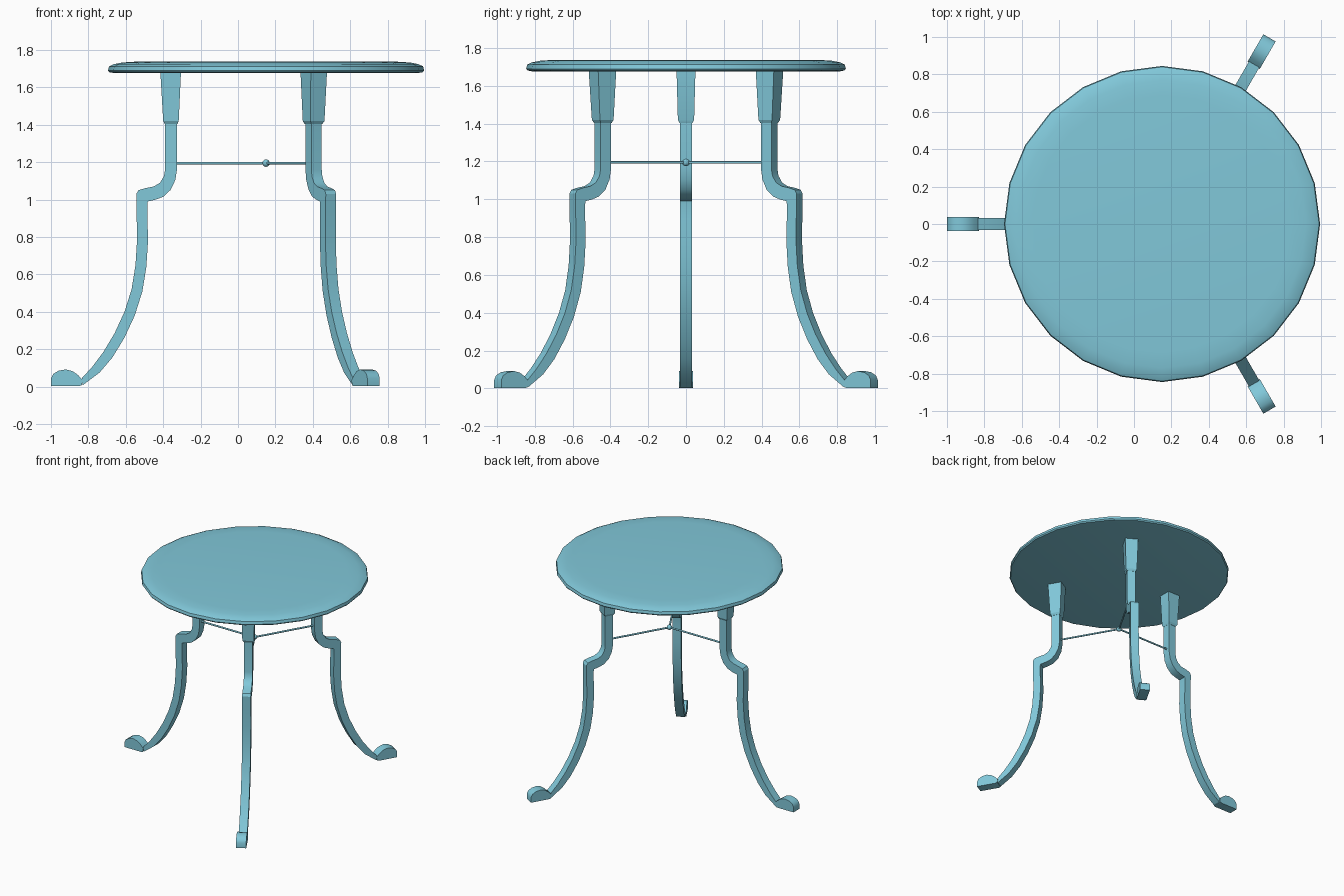
import bpy, bmesh
from math import radians, cos, sin, pi
from mathutils import Matrix, Vector

cube = bpy.data.objects.get("Cube")
if cube:
    bpy.data.objects.remove(cube)

CENTRE = Matrix.Translation((0.15, 0, 0))

blue = bpy.data.materials.new("soft_blue")
blue.use_nodes = True
colour = (0.22, 0.58, 0.70, 1)
blue.diffuse_color = colour
blue.node_tree.nodes["Principled BSDF"].inputs["Base Color"].default_value = colour


def finish(name, bm, angle=30):
    bmesh.ops.recalc_face_normals(bm, faces=bm.faces[:])
    mesh = bpy.data.meshes.new(name)
    bm.to_mesh(mesh)
    bm.free()
    mesh.materials.append(blue)
    ob = bpy.data.objects.new(name, mesh)
    bpy.context.collection.objects.link(ob)
    bpy.ops.object.select_all(action='DESELECT')
    bpy.context.view_layer.objects.active = ob
    ob.select_set(True)
    bpy.ops.object.shade_smooth_by_angle(angle=radians(angle))
    return ob


def loft(bm, rings):
    """Skin a row of equal closed rings and cap both ends."""
    rows = [[bm.verts.new(p) for p in ring] for ring in rings]
    n = len(rows[0])
    for a, b in zip(rows, rows[1:]):
        for i in range(n):
            j = (i + 1) % n
            bm.faces.new((a[i], a[j], b[j], b[i]))
    bm.faces.new(rows[0])
    bm.faces.new(rows[-1])


# Round top with a softly rounded rim
bm = bmesh.new()
rim = [(0.815, 1.677), (0.838, 1.681), (0.845, 1.69), (0.84, 1.712),
       (0.815, 1.724), (0.77, 1.733), (0.69, 1.738)]
steps = [2 * pi * i / 24 for i in range(24)]
loft(bm, [[(r * cos(a), r * sin(a), z) for a in steps] for r, z in rim])
bm.transform(CENTRE)
finish("table_top", bm, 40)

# Leg profile: outer radius, height, inner radius, height
LEG = [(0.54, 1.42, 0.475, 1.42), (0.54, 1.16, 0.475, 1.17),
       (0.546, 1.125, 0.485, 1.105), (0.567, 1.09, 0.51, 1.052),
       (0.60, 1.07, 0.55, 1.015), (0.65, 1.06, 0.59, 1.0),
       (0.682, 1.05, 0.632, 0.99), (0.694, 1.03, 0.634, 0.975),
       (0.692, 0.93, 0.634, 0.90), (0.69, 0.78, 0.631, 0.78),
       (0.698, 0.65, 0.64, 0.64), (0.719, 0.52, 0.661, 0.51),
       (0.757, 0.40, 0.702, 0.38), (0.81, 0.285, 0.758, 0.26),
       (0.87, 0.185, 0.822, 0.155), (0.93, 0.105, 0.89, 0.075),
       (0.985, 0.045, 0.98, 0.008)]
FOOT = [(0.985, 0.008), (0.98, 0.035), (1.005, 0.062), (1.035, 0.083),
        (1.07, 0.092), (1.11, 0.085), (1.138, 0.068), (1.149, 0.045),
        (1.149, 0.003), (1.0, 0.003)]
# Bracket: inner radius, outer radius, half width, height
BRACKET = [(0.474, 0.541, 0.034, 1.403), (0.467, 0.55, 0.043, 1.42),
           (0.455, 0.565, 0.05, 1.68)]

for side, angle in (("right", 180), ("back_left", 60), ("front_left", -60)):
    place = CENTRE @ Matrix.Rotation(radians(angle), 4, 'Z')

    # Curved leg
    bm = bmesh.new()
    w = 0.032
    loft(bm, [[(ro, -w, zo), (ro, w, zo), (ri, w, zi), (ri, -w, zi)]
              for ro, zo, ri, zi in LEG])
    bm.transform(place)
    finish("leg_" + side, bm)

    # Rounded foot
    bm = bmesh.new()
    loft(bm, [[(r, y, z) for r, z in FOOT] for y in (-0.038, 0.038)])
    bm.transform(place)
    finish("foot_" + side, bm, 40)

    # Tapered bracket under the top
    bm = bmesh.new()
    loft(bm, [[(a, -h, z), (b, -h, z), (b, h, z), (a, h, z)]
              for a, b, h, z in BRACKET])
    bm.transform(place)
    finish("bracket_" + side, bm, 20)

    # Thin brace rod running to the middle
    bm = bmesh.new()
    bmesh.ops.create_cone(bm, cap_ends=True, segments=10, radius1=0.007,
                          radius2=0.007, depth=0.48)
    bm.transform(place @ Matrix.Translation((0.24, 0, 1.195))
                 @ Matrix.Rotation(pi / 2, 4, 'Y'))
    finish("brace_rod_" + side, bm, 50)

# Ball where the rods meet
bm = bmesh.new()
bmesh.ops.create_uvsphere(bm, u_segments=14, v_segments=10, radius=0.02)
bm.transform(CENTRE @ Matrix.Translation((0, 0, 1.195)))
finish("brace_ball", bm, 50)
